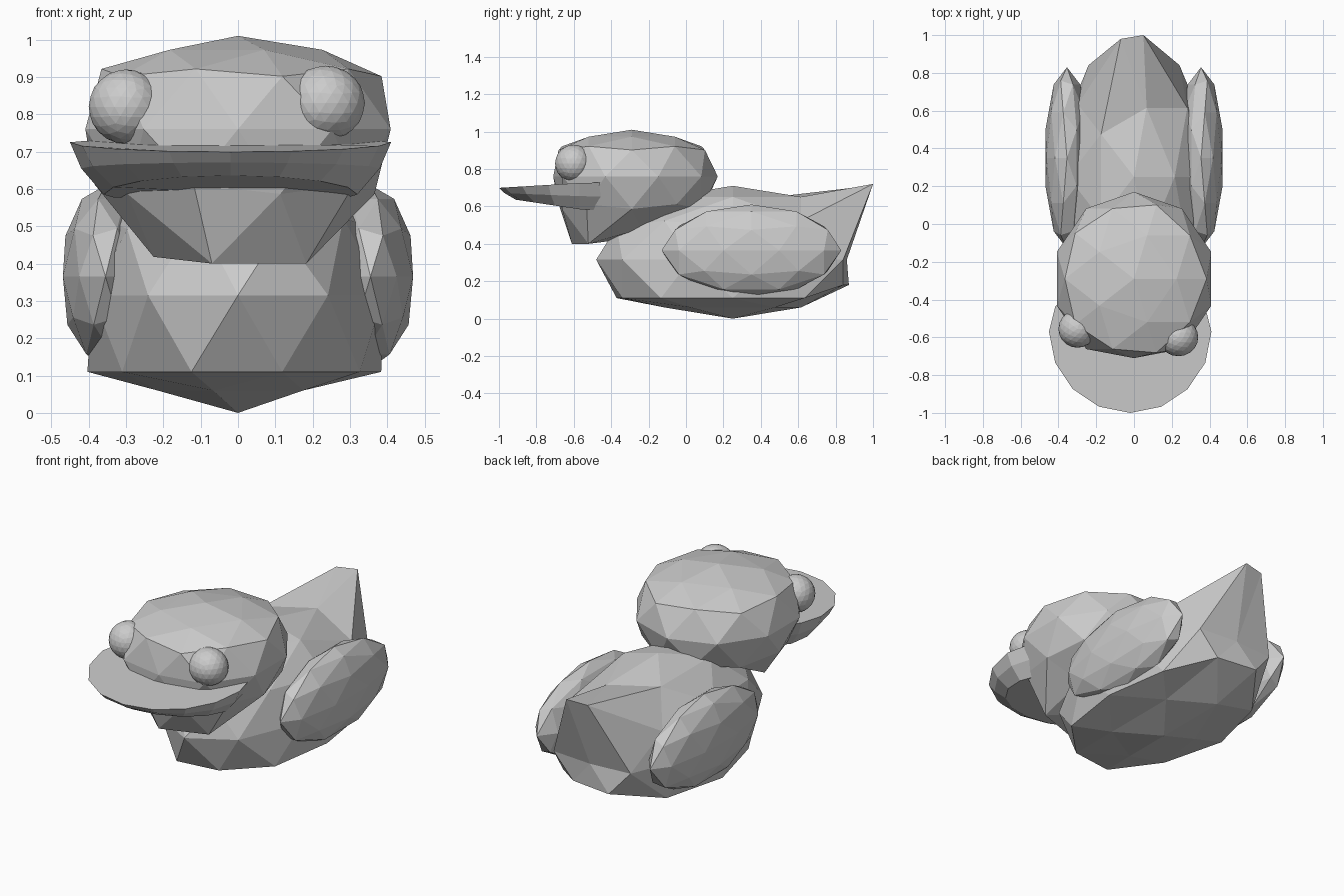
import bpy, bmesh, math
from mathutils import Vector

if "Cube" in bpy.data.objects:
    bpy.data.objects.remove(bpy.data.objects["Cube"])


def finish(bm, name):
    bmesh.ops.recalc_face_normals(bm, faces=bm.faces)
    mesh = bpy.data.meshes.new(name)
    bm.to_mesh(mesh)
    bm.free()
    obj = bpy.data.objects.new(name, mesh)
    bpy.context.collection.objects.link(obj)
    return obj


def ico(name, shape, detail=2):
    """Faceted unit icosphere, each vertex reshaped by a function."""
    bm = bmesh.new()
    bmesh.ops.create_icosphere(bm, subdivisions=detail, radius=1)
    for v in bm.verts:
        v.co = Vector(shape(v.co.copy()))
    return finish(bm, name)


def ellipsoid(center, radii):
    return lambda p: [c + r * a for c, r, a in zip(center, radii, p)]


# Body: flattened belly, two rear vertices pulled up into a tail
def body_shape(p):
    x, y, z = 0.41 * p.x, 0.25 + 0.73 * p.y, 0.315 + 0.395 * p.z
    if p.z < -0.95:
        z = 0.0
    elif p.z < -0.8:
        z = 0.06
    elif p.z < -0.3:
        z = 0.18 if p.y > 0.7 else 0.11
        x *= 1.1
    if p.y > 0.7 and p.z > 0.4:
        if p.x > 0.1 and p.z < 0.5:
            return 0.05, 1.0, 0.72
        if p.x < -0.1:
            return -0.07, 0.98, 0.71
    if p.y > 0.95:
        y = 0.86
    return x, y, z


ico("body", body_shape)


# Head: rounded crown, chin pushed forward and flattened
def head_shape(p):
    x, y = 0.43 * p.x, max(-0.71, -0.29 + 0.46 * p.y)
    z = 0.76 + p.z * (0.25 if p.z > 0 else 0.33)
    if 0.3 < p.z < 0.6:
        z += 0.03
    if p.z < -0.8:
        y -= 0.09
        z = 0.4 + max(0, y + 0.42) * 0.45
    return x, y, z


ico("head", head_shape)

# Wings
for side, tag in ((-1, "left"), (1, "right")):
    ico("wing_" + tag, ellipsoid((0.355 * side, 0.35, 0.365), (0.12 * side, 0.48, 0.245)))

# Eyes, slightly uneven
ico("eye_left", ellipsoid((-0.30, -0.555, 0.82), (0.1, 0.1, 0.1)), 3)
ico("eye_right", ellipsoid((0.235, -0.60, 0.83), (0.105, 0.1, 0.1)), 3)

# Beak: flat tilted disc on a tapering underside
bm = bmesh.new()
sides = 16
rings = []
for radius, z_mid, tilt in ((0.43, 0.725, 0.06), (0.40, 0.655, -0.04), (0.34, 0.585, -0.15)):
    ring = []
    for i in range(sides):
        a = 2 * math.pi * i / sides
        dx, dy = radius * math.cos(a), radius * math.sin(a)
        z = z_mid + tilt * min(dy, 0.05)
        ring.append(bm.verts.new((-0.02 + dx, -0.57 + (dy if dy < 0 else dy * 0.8), z)))
    rings.append(ring)
for upper, lower in zip(rings, rings[1:]):
    for i in range(sides):
        j = (i + 1) % sides
        bm.faces.new((upper[i], upper[j], lower[j], lower[i]))
bm.faces.new(rings[0])
bm.faces.new(rings[-1])
finish(bm, "beak")
